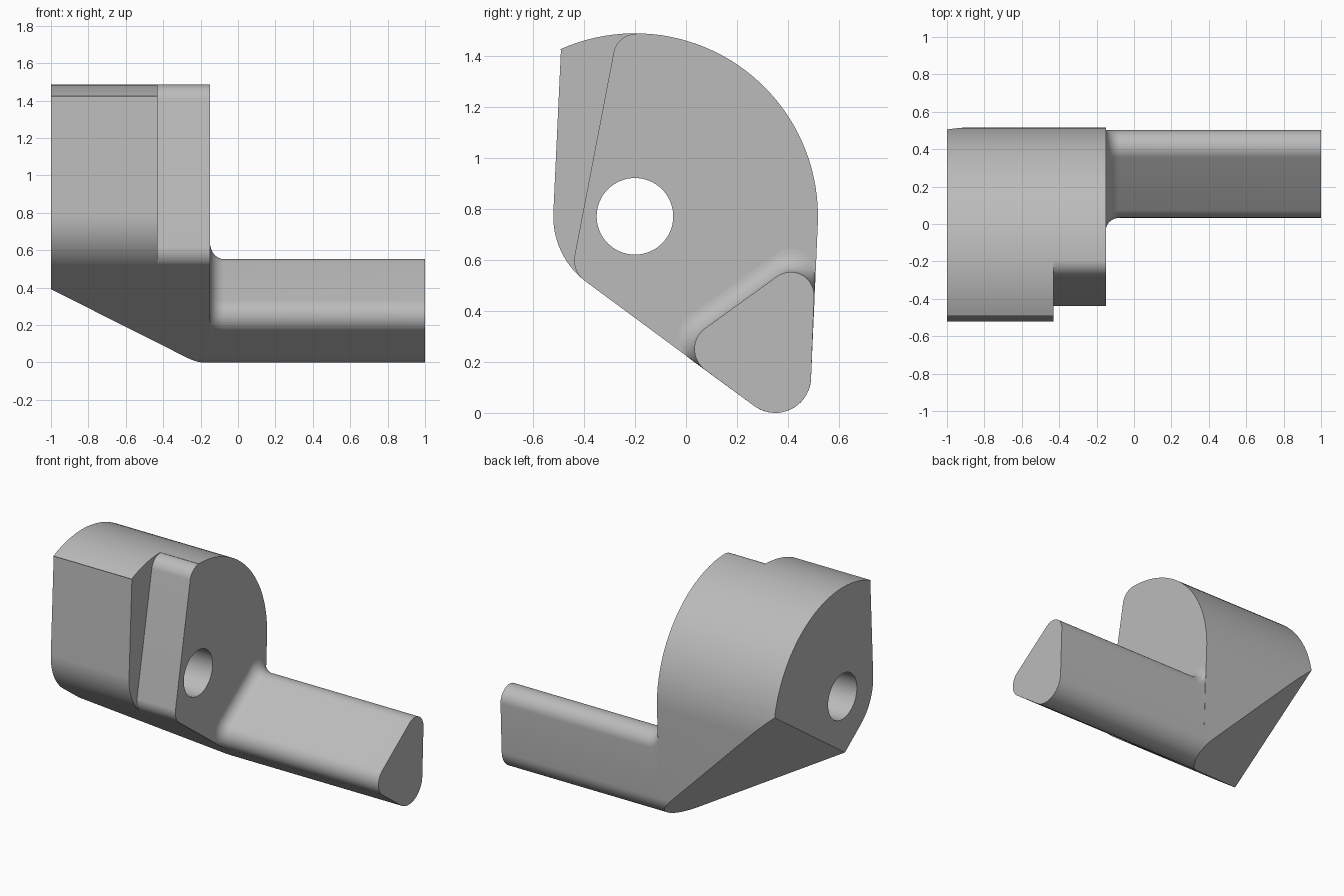
import bpy, bmesh
from math import acos, atan2, cos, sin, pi, tau
from mathutils import Vector

cube = bpy.data.objects.get("Cube")
if cube:
    bpy.data.objects.remove(cube)

grey = bpy.data.materials.new("plain_grey")
grey.use_nodes = True
COLOUR = (0.5, 0.5, 0.5, 1)
grey.diffuse_color = COLOUR
grey.node_tree.nodes["Principled BSDF"].inputs["Base Color"].default_value = COLOUR


def belt(circles, n=24):
    """Outline (y, z) of a belt running counter-clockwise round circles (y, z, r)."""
    count = len(circles)
    normals = []
    for i, (y, z, r) in enumerate(circles):
        y2, z2, r2 = circles[(i + 1) % count]
        d = Vector((y2 - y, z2 - z))
        ratio = max(-1, min(1, (r - r2) / d.length))
        normals.append(atan2(d.y, d.x) - acos(ratio))
    arcs = []
    for i, (y, z, r) in enumerate(circles):
        if r == 0:
            arcs.append([(y, z)])
            continue
        start = normals[i - 1]
        sweep = (normals[i] - start) % tau
        arcs.append([(y + r * cos(start + sweep * k / n),
                      z + r * sin(start + sweep * k / n)) for k in range(n + 1)])
    return arcs


def flat(arcs):
    return [p for arc in arcs for p in arc]


def loft(name, sections, cap_start=True, bisect=None):
    """Skin matching (x, outline) sections along x."""
    bm = bmesh.new()
    rings = [[bm.verts.new((x, y, z)) for y, z in outline] for x, outline in sections]
    for a, b in zip(rings, rings[1:]):
        for i in range(len(a)):
            j = (i + 1) % len(a)
            bm.faces.new((a[i], a[j], b[j], b[i]))
    if cap_start:
        bm.faces.new(rings[0][::-1])
    bm.faces.new(rings[-1])
    bmesh.ops.remove_doubles(bm, verts=bm.verts, dist=0.0001)
    if bisect:
        point, normal = bisect
        cut = bmesh.ops.bisect_plane(bm, geom=bm.verts[:] + bm.edges[:] + bm.faces[:],
                                     plane_co=point, plane_no=normal, clear_inner=True)
        edges = [e for e in cut["geom_cut"] if isinstance(e, bmesh.types.BMEdge)]
        bmesh.ops.edgeloop_fill(bm, edges=edges)
    bmesh.ops.recalc_face_normals(bm, faces=bm.faces)
    mesh = bpy.data.meshes.new(name)
    bm.to_mesh(mesh)
    bm.free()
    mesh.materials.append(grey)
    obj = bpy.data.objects.new(name, mesh)
    bpy.context.collection.objects.link(obj)
    return obj


def activate(obj):
    bpy.ops.object.select_all(action="DESELECT")
    obj.select_set(True)
    bpy.context.view_layer.objects.active = obj


def subtract(obj, cutter):
    cutter.hide_render = True
    mod = obj.modifiers.new("cut", "BOOLEAN")
    mod.operation = "DIFFERENCE"
    mod.solver = "EXACT"
    mod.object = cutter
    activate(obj)
    bpy.ops.object.modifier_apply(modifier=mod.name)
    bpy.data.objects.remove(cutter)


FACE = -0.15                      # side of the body that carries the arm
PIVOT = (-0.2, 0.77)
toe = (0.35, 0.14, 0.14)
back = (*PIVOT, 0.717)

# Body: cam-shaped block with its lower outer corner sliced off
outline = flat(belt([toe, back, (-0.49, 1.42, 0), (*PIVOT, 0.32)], 40))
body = loft("body", [(-1, outline), (FACE, outline)],
            bisect=((-1, -0.235, 0.385), (0.976, -0.694, 1)))

# Stepped front beside the arm
arcs = belt([toe, back, (-0.195, 1.395, 0.09), (-0.338, 0.598, 0.1)])
notch = arcs[2] + arcs[3] + [(-0.8, 0.4), (-0.8, 1.7), (-0.195, 1.7)]
subtract(body, loft("notch_cutter", [(-0.43, notch), (0.1, notch)]))

# Pivot hole
hole = [(PIVOT[0] + 0.15 * cos(tau * k / 64), PIVOT[1] + 0.15 * sin(tau * k / 64))
        for k in range(64)]
subtract(body, loft("hole_cutter", [(-1.2, hole), (0.2, hole)]))


# Arm: rounded triangular bar that flares into the body with a fillet
def arm_outline(d):
    return flat(belt([toe, (0.41 + 0.03 * d, 0.46 + 1.22 * d, 0.092),
                      (0.133 - 0.87 * d, 0.25 + 0.63 * d, 0.1)], 16))


R = 0.075
sections = [(FACE + R * (1 - cos(a)), arm_outline(R * (1 - sin(a))))
            for a in (pi / 2 * k / 10 for k in range(11))]
arm = loft("arm", sections + [(1, arm_outline(0))], cap_start=False)

for part in (body, arm):
    activate(part)
    bpy.ops.object.shade_smooth_by_angle(angle=pi / 7)
